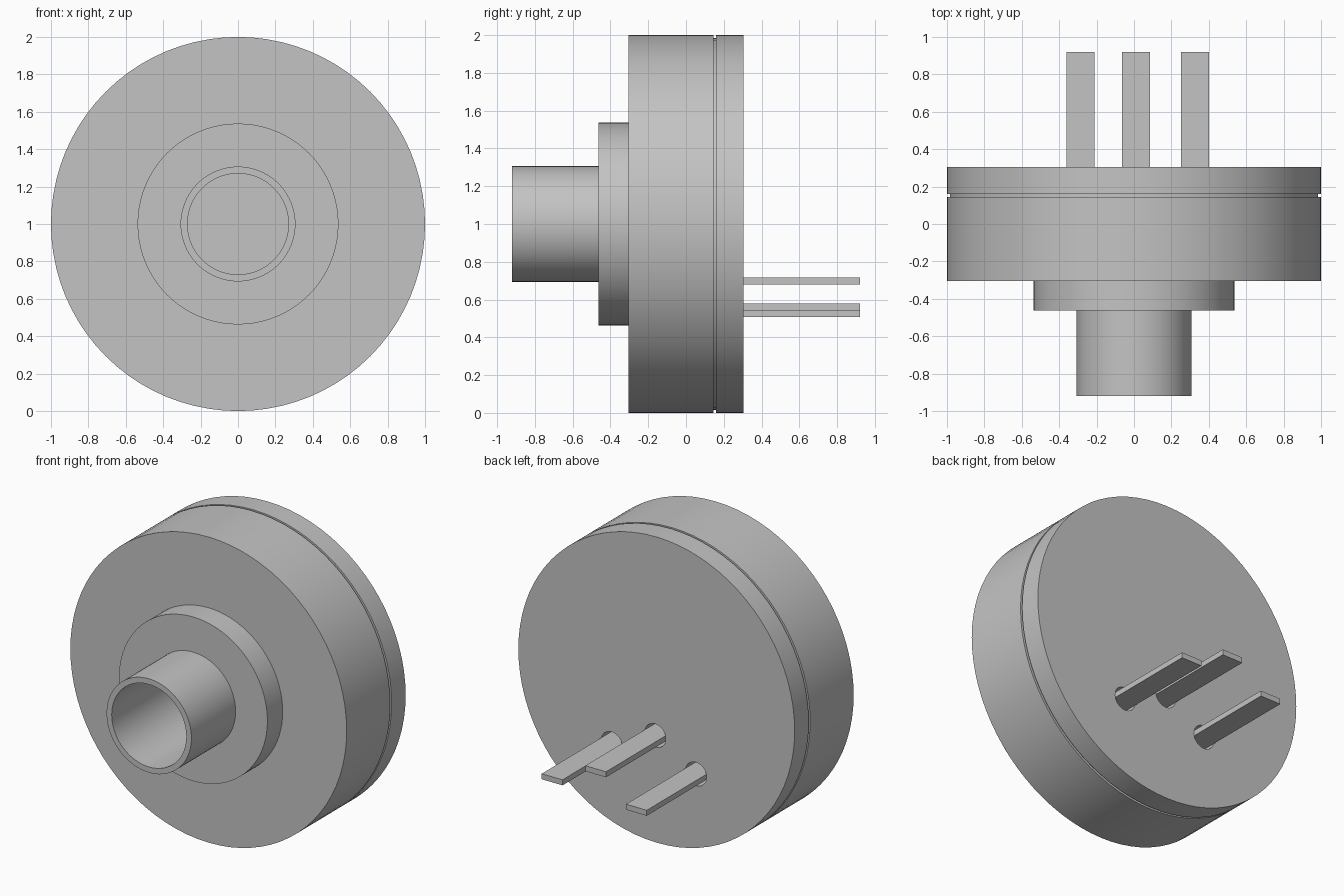
import bpy, bmesh, math
from mathutils import Matrix, Vector

if "Cube" in bpy.data.objects:
    bpy.data.objects.remove(bpy.data.objects["Cube"], do_unlink=True)

AXIS = Vector((0, 0, 1))     # centre of the round body, which turns about y
SIDES = 80

grey = bpy.data.materials.new("plain_grey")
grey.use_nodes = True
grey.diffuse_color = (0.55, 0.55, 0.55, 1)
grey.node_tree.nodes["Principled BSDF"].inputs["Base Color"].default_value = grey.diffuse_color


def make_object(name, bm):
    bmesh.ops.recalc_face_normals(bm, faces=bm.faces)
    mesh = bpy.data.meshes.new(name)
    bm.to_mesh(mesh)
    bm.free()
    obj = bpy.data.objects.new(name, mesh)
    bpy.context.collection.objects.link(obj)
    mesh.materials.append(grey)
    return obj


def lathe(name, profile, closed=False):
    """Revolve (radius, y) points around the body axis."""
    bm = bmesh.new()
    verts = [bm.verts.new((r, y, AXIS.z)) for r, y in profile]
    pairs = list(zip(verts, verts[1:]))
    if closed:
        pairs.append((verts[-1], verts[0]))
    edges = [bm.edges.new(p) for p in pairs]
    bmesh.ops.spin(bm, geom=verts + edges, cent=AXIS, axis=(0, 1, 0),
                   angle=math.tau, steps=SIDES)
    bmesh.ops.remove_doubles(bm, verts=bm.verts, dist=0.0005)
    return make_object(name, bm)


def select_only(obj):
    bpy.ops.object.select_all(action='DESELECT')
    obj.select_set(True)
    bpy.context.view_layer.objects.active = obj


def smooth(obj):
    select_only(obj)
    bpy.ops.object.shade_smooth_by_angle(angle=math.radians(30))


# Front housing: drum, stepped flange and hollow tube in one profile
housing = lathe("housing", [
    (0.27, 0.145), (0.27, -0.92), (0.307, -0.92), (0.307, -0.463),
    (0.537, -0.463), (0.537, -0.305), (1, -0.305), (1, 0.145)], closed=True)
smooth(housing)

# Rear cap, with a narrow neck that leaves a groove behind the housing
cap = lathe("rear_cap", [
    (0, 0.145), (0.985, 0.145), (0.985, 0.16), (1, 0.16), (1, 0.305), (0, 0.305)])

# Flat contact pins, each standing in a round hole in the cap
pins = {"left": (0.325, 0.561), "middle": (0.01, 0.698), "right": (-0.285, 0.525)}
HOLE_FLOOR, PIN_END = 0.165, 0.92
for side, (x, z) in pins.items():
    bm = bmesh.new()
    turn = Matrix.Translation((x, 0.3, z)) @ Matrix.Rotation(math.pi / 2, 4, 'X')
    bmesh.ops.create_cone(bm, cap_ends=True, segments=32, radius1=0.077, radius2=0.077,
                          depth=2 * (0.3 - HOLE_FLOOR), matrix=turn)
    cutter = make_object("hole_cutter", bm)
    cutter.hide_render = True
    select_only(cap)
    cut = cap.modifiers.new("hole", 'BOOLEAN')
    cut.operation = 'DIFFERENCE'
    cut.solver = 'EXACT'
    cut.object = cutter
    bpy.ops.object.modifier_apply(modifier=cut.name)
    bpy.data.objects.remove(cutter, do_unlink=True)

    bm = bmesh.new()
    start = HOLE_FLOOR - 0.01
    place = Matrix.Translation((x, (start + PIN_END) / 2, z))
    bmesh.ops.create_cube(bm, size=1,
                          matrix=place @ Matrix.Diagonal((0.15, PIN_END - start, 0.036, 1)))
    make_object(side + "_pin", bm)

smooth(cap)
